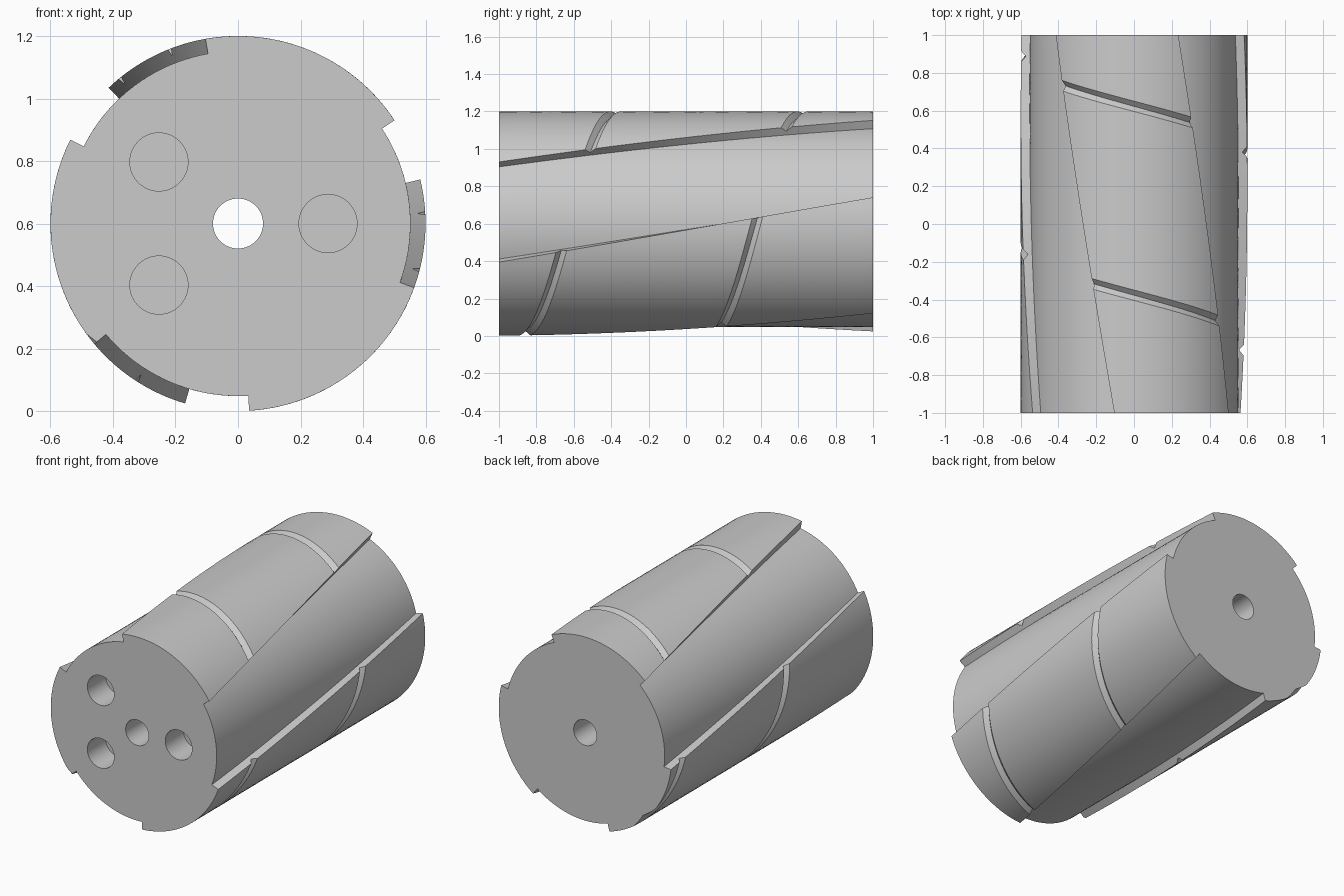
import bpy, bmesh
from math import radians, cos, sin

if "Cube" in bpy.data.objects:
    bpy.data.objects.remove(bpy.data.objects["Cube"])

CZ = 0.6                       # height of the drum axis
R_PAD, R_CORE = 0.6, 0.552     # raised lands and recessed channels
START, END, TWIST = 33.4, 100.0, 33.6   # land edges at the front, twist to the back


def polar(r, deg, y):
    a = radians(deg)
    return (r * cos(a), y, CZ + r * sin(a))


def loft(name, rings):
    """Join rings of points into a closed, capped solid."""
    bm = bmesh.new()
    vs = [[bm.verts.new(p) for p in ring] for ring in rings]
    n = len(vs[0])
    for a, b in zip(vs, vs[1:]):
        for i in range(n):
            j = (i + 1) % n
            bm.faces.new((a[i], a[j], b[j], b[i]))
    bm.faces.new(vs[0][::-1])
    bm.faces.new(vs[-1])
    bmesh.ops.recalc_face_normals(bm, faces=bm.faces)
    me = bpy.data.meshes.new(name)
    bm.to_mesh(me)
    bm.free()
    ob = bpy.data.objects.new(name, me)
    bpy.context.collection.objects.link(ob)
    return ob


def bore(name, x, z, r, y0, y1):
    """Round cutter along y."""
    return loft(name, [[(x + r * cos(radians(a)), y, z + r * sin(radians(a)))
                        for a in range(0, 360, 6)] for y in (y0, y1)])


# Drum: three raised lands, profile twisted along the axis
profile = []
for k in range(3):
    s, e, nxt = START + 120 * k, END + 120 * k, START + 120 * (k + 1)
    profile += [(R_PAD, s + (e - s) * i / 24) for i in range(25)]
    profile += [(R_CORE, e + (nxt - e) * i / 20) for i in range(21)]
STEPS = 32
drum = loft("helical_drum", [[polar(r, a + TWIST * t / STEPS, -1 + 2 * t / STEPS)
                              for r, a in profile] for t in range(STEPS + 1)])

# Spiral V groove, one turn per unit length
section = [(0.575, 0.0), (0.655, 0.088), (0.655, -0.088)]
groove = loft("groove_cutter", [[polar(r, a, 0.373 + a / 360 + dy) for r, dy in section]
                                for a in range(-580, 321, 4)])

# Shaft bore right through, three blind holes in the front face
cutters = [groove, bore("shaft_cutter", 0, CZ, 0.08, -1.2, 1.2)]
for x, z in ((0.288, 0.6), (-0.253, 0.797), (-0.253, 0.403)):
    cutters.append(bore("hole_cutter", x, z, 0.093, -1.2, -0.82))

bpy.context.view_layer.objects.active = drum
drum.select_set(True)
for c in cutters:
    c.hide_render = True
    m = drum.modifiers.new("cut", 'BOOLEAN')
    m.operation, m.solver, m.object = 'DIFFERENCE', 'EXACT', c
    bpy.ops.object.modifier_apply(modifier=m.name)
    bpy.data.objects.remove(c)

# Single grey finish
grey = bpy.data.materials.new("plain_grey")
grey.diffuse_color = (0.6, 0.6, 0.6, 1)
grey.use_nodes = True
grey.node_tree.nodes["Principled BSDF"].inputs["Base Color"].default_value = grey.diffuse_color
drum.data.materials.clear()
drum.data.materials.append(grey)
bpy.ops.object.shade_smooth_by_angle(angle=radians(25))
